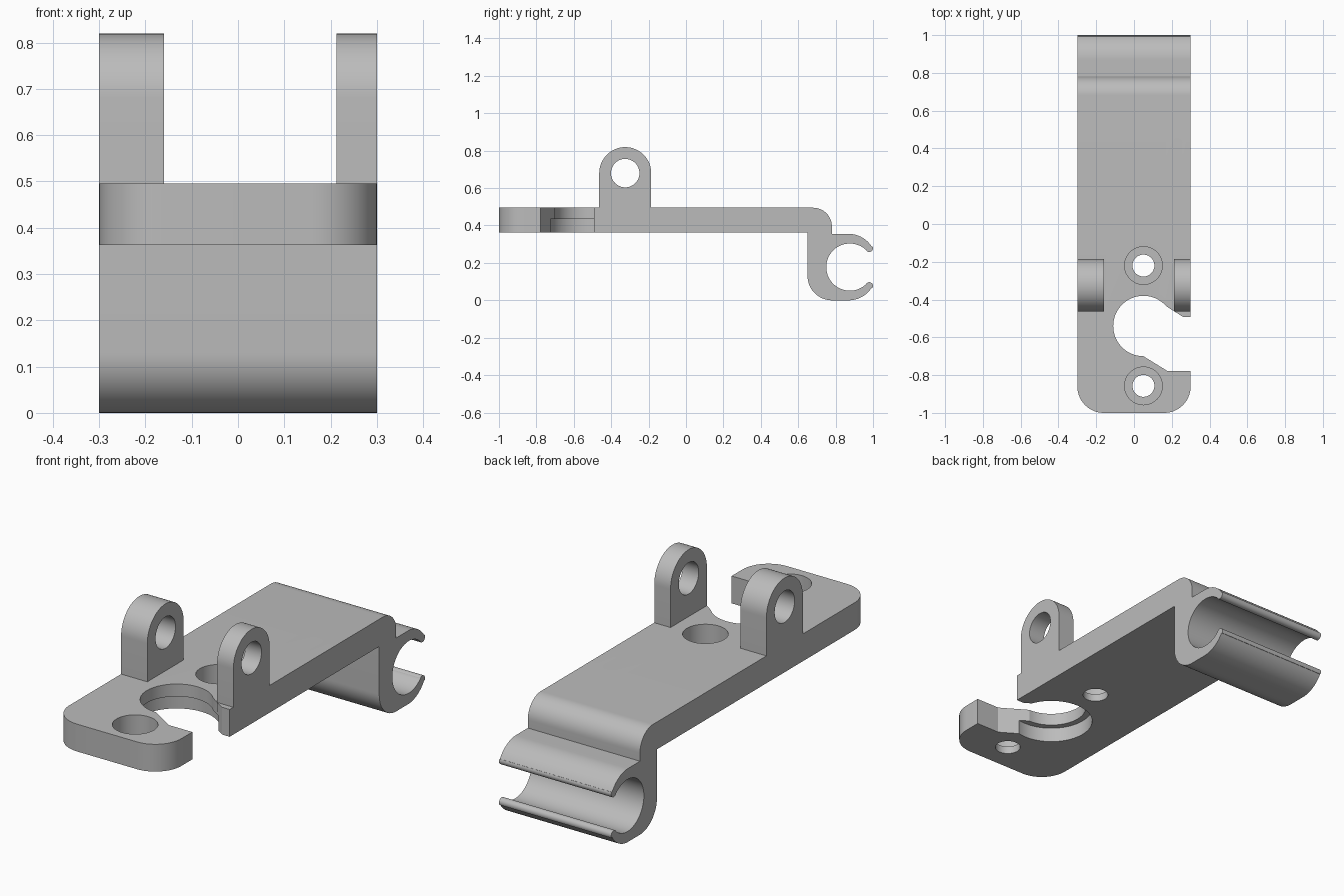
import bpy, bmesh
from math import sin, cos, radians
from mathutils import Vector

if "Cube" in bpy.data.objects:
    bpy.data.objects.remove(bpy.data.objects["Cube"], do_unlink=True)

grey = bpy.data.materials.new("plain grey")
grey.use_nodes = True
colour = (0.5, 0.5, 0.5, 1)
grey.diffuse_color = colour
grey.node_tree.nodes["Principled BSDF"].inputs["Base Color"].default_value = colour

TOP, BOTTOM, HALF = 0.495, 0.363, 0.3


def arc(cx, cy, r, start, end, steps=16):
    angles = [radians(start + (end - start) * i / steps) for i in range(steps + 1)]
    return [(cx + r * cos(a), cy + r * sin(a)) for a in angles]


def circle(cx, cy, r):
    return arc(cx, cy, r, 0, 360, 64)[:-1]


def prism(name, outline, low, high, axis):
    """Extrude an outline along x (outline in y, z) or along z (outline in x, y)."""
    bm = bmesh.new()
    place = (lambda p: (low, *p)) if axis == "x" else (lambda p: (*p, low))
    face = bm.faces.new([bm.verts.new(place(p)) for p in outline])
    out = bmesh.ops.extrude_face_region(bm, geom=[face])
    shift = Vector((high - low, 0, 0)) if axis == "x" else Vector((0, 0, high - low))
    moved = [v for v in out["geom"] if isinstance(v, bmesh.types.BMVert)]
    bmesh.ops.translate(bm, verts=moved, vec=shift)
    bmesh.ops.recalc_face_normals(bm, faces=bm.faces)
    mesh = bpy.data.meshes.new(name)
    bm.to_mesh(mesh)
    bm.free()
    obj = bpy.data.objects.new(name, mesh)
    bpy.context.collection.objects.link(obj)
    mesh.materials.append(grey)
    return obj


def combine(target, tool, operation):
    mod = target.modifiers.new(operation, "BOOLEAN")
    mod.operation, mod.solver, mod.object = operation, "EXACT", tool
    bpy.context.view_layer.objects.active = target
    bpy.ops.object.modifier_apply(modifier=mod.name)
    bpy.data.objects.remove(tool, do_unlink=True)


# Plate with the open tube clip at the back, as one side profile
CLIP_Y, CLIP_Z = 0.876, 0.1775


def flip(points):
    return [(y, 2 * CLIP_Z - z) for y, z in reversed(points)]


lip = arc(0.87, 0.21, 0.145, 90, 32) + arc(0.98, 0.278, 0.02, 32, -136, 10)
profile = [(-1, BOTTOM), (-1, TOP)]
profile += arc(0.68, 0.395, 0.1, 90, 0)
profile += [(0.78, 0.355)] + lip
profile += arc(CLIP_Y, CLIP_Z, 0.126, 46, 314, 56)
profile += flip(lip)
profile += arc(0.78, 0.13, 0.13, 270, 180) + [(0.65, BOTTOM)]
bracket = prism("bracket", profile, -HALF, HALF, "x")

# Rounded front corners
bm = bmesh.new()
bm.from_mesh(bracket.data)
corners = [e for e in bm.edges
           if all(v.co.y < -0.99 for v in e.verts)
           and abs(e.verts[0].co.z - e.verts[1].co.z) > 0.1]
bmesh.ops.bevel(bm, geom=corners, offset=0.14, segments=14, profile=0.5, affect="EDGES")
bm.to_mesh(bracket.data)
bm.free()

# Stepped round seat and its side opening
HOLE_X, HOLE_Y = 0.05, -0.54
opening = [(0.05, -0.7), (0.175, -0.777), (0.4, -0.777), (0.4, -0.492),
           (0.26, -0.492), (0.165, -0.432), (0.05, -0.5)]
cutters = [
    prism("seat_cutter", circle(HOLE_X, HOLE_Y, 0.16), 0.3, 0.6, "z"),
    prism("seat_step_cutter", circle(HOLE_X, HOLE_Y, 0.19), 0.3, 0.435, "z"),
    prism("opening_cutter", opening, 0.3, 0.6, "z"),
]

# Counterbored screw holes
for y in (-0.22, -0.857):
    cutters.append(prism("screw_cutter", circle(HOLE_X, y, 0.058), 0.3, 0.6, "z"))
    cutters.append(prism("counterbore_cutter", circle(HOLE_X, y, 0.1), 0.4, 0.6, "z"))
for cutter in cutters:
    combine(bracket, cutter, "DIFFERENCE")

# Upright hinge lugs with a cross bore
LUG_Y, LUG_Z, LUG_R = -0.325, 0.68, 0.139
lug_outline = [(LUG_Y - LUG_R, 0.45), (LUG_Y + LUG_R, 0.45)]
lug_outline += arc(LUG_Y, LUG_Z, LUG_R, 0, 180, 32)
for low, high in ((-HALF, -0.16), (0.213, HALF)):
    lug = prism("hinge_lug", lug_outline, low, high, "x")
    combine(lug, prism("bore_cutter", circle(LUG_Y, LUG_Z, 0.076), -1, 1, "x"), "DIFFERENCE")
    combine(bracket, lug, "UNION")

# Smooth curves, sharp corners
bpy.ops.object.select_all(action="DESELECT")
bracket.select_set(True)
bpy.context.view_layer.objects.active = bracket
bpy.ops.object.shade_smooth_by_angle(angle=radians(25))
